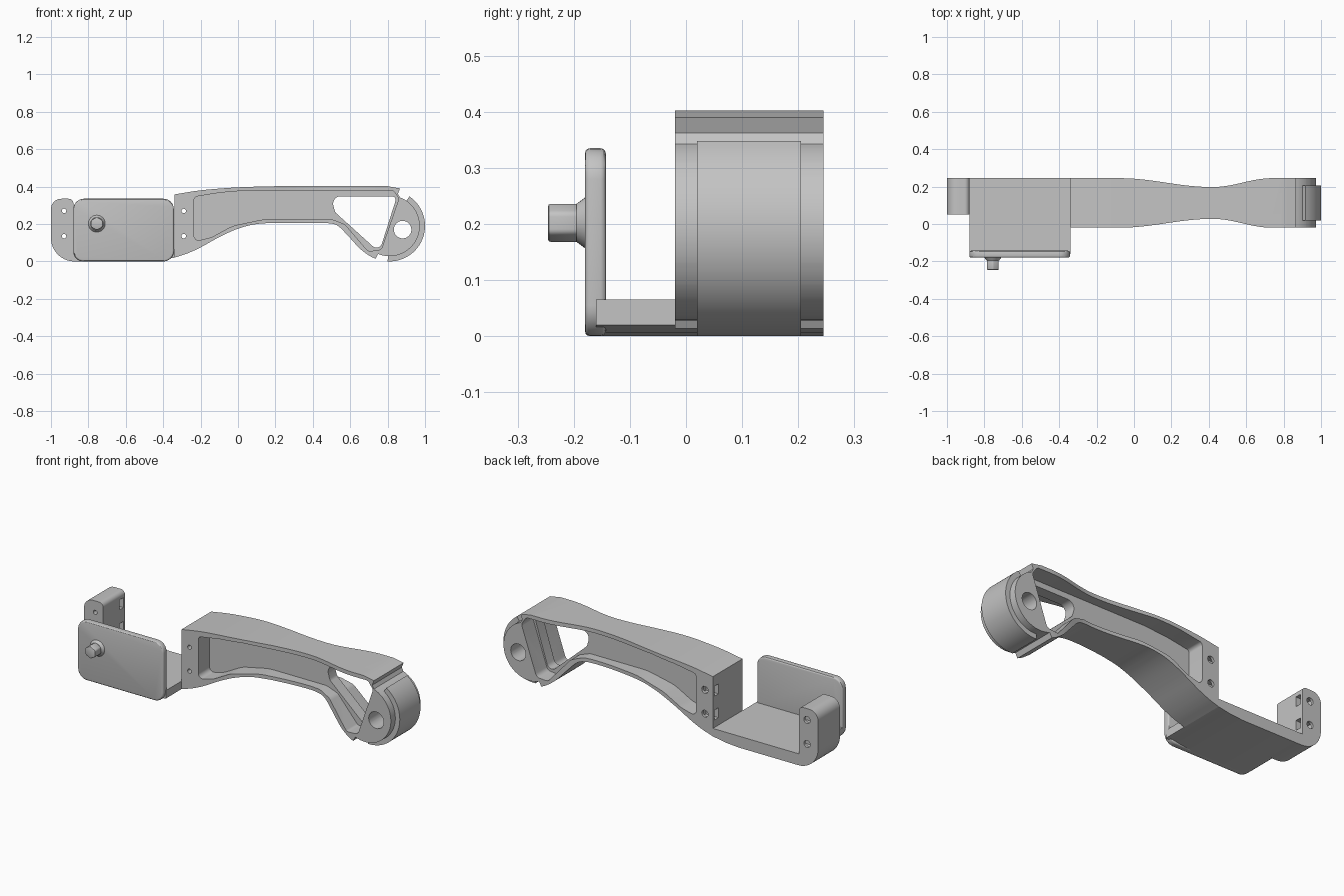
import bpy, bmesh, math
from mathutils import Vector

cube = bpy.data.objects.get("Cube")
if cube:
    bpy.data.objects.remove(cube)

grey = bpy.data.materials.new("matte_grey")
grey.use_nodes = True
colour = (0.55, 0.55, 0.55, 1)
grey.diffuse_color = colour
grey.node_tree.nodes["Principled BSDF"].inputs["Base Color"].default_value = colour

MID = 0.1125               # centre plane of the grip in y
BACK = 0.245


def prism(name, pts, a, b, axis="y"):
    """Extrude a flat outline from a to b along y (x,z points) or z (x,y points)."""
    place = (lambda p, t: (p[0], t, p[1])) if axis == "y" else (lambda p, t: (p[0], p[1], t))
    bm = bmesh.new()
    lo = [bm.verts.new(place(p, a)) for p in pts]
    hi = [bm.verts.new(place(p, b)) for p in pts]
    bm.faces.new(lo)
    bm.faces.new(hi)
    for i in range(len(pts)):
        j = (i + 1) % len(pts)
        bm.faces.new((lo[i], lo[j], hi[j], hi[i]))
    bmesh.ops.recalc_face_normals(bm, faces=bm.faces)
    mesh = bpy.data.meshes.new(name)
    bm.to_mesh(mesh)
    bm.free()
    mesh.materials.append(grey)
    ob = bpy.data.objects.new(name, mesh)
    bpy.context.collection.objects.link(ob)
    return ob


def rounded(corners, steps=6):
    """Outline from (u, v, radius) corners, with true arcs."""
    out = []
    for i, (u, v, r) in enumerate(corners):
        p = Vector((u, v))
        if r == 0:
            out.append(p)
            continue
        d0 = (Vector(corners[i - 1][:2]) - p).normalized()
        d1 = (Vector(corners[(i + 1) % len(corners)][:2]) - p).normalized()
        half = d0.angle(d1) / 2
        reach, w = r / math.tan(half), math.sin(half)
        for k in range(steps + 1):
            t = k / steps
            a, b, c = (1 - t) ** 2, 2 * t * (1 - t) * w, t * t
            out.append((a * (p + d0 * reach) + b * p + c * (p + d1 * reach)) / (a + b + c))
    return out


def spline(pts, steps=5):
    """Smooth open curve through the points."""
    v = [Vector(p) for p in pts]
    v = [2 * v[0] - v[1]] + v + [2 * v[-1] - v[-2]]
    out = []
    for a, b, c, d in zip(v, v[1:], v[2:], v[3:]):
        for k in range(steps):
            t = k / steps
            out.append(0.5 * (2 * b + (c - a) * t + (2 * a - 5 * b + 4 * c - d) * t * t
                              + (3 * b - a - 3 * c + d) * t ** 3))
    return out + [v[-2]]


def arc(cx, cz, r, start, end, steps=32):
    angles = [math.radians(start + (end - start) * k / steps) for k in range(steps + 1)]
    return [(cx + r * math.cos(a), cz + r * math.sin(a)) for a in angles]


def disc(cx, cz, r, n=32):
    return arc(cx, cz, r, 0, 360, n)[:-1]


def apply(ob, mod):
    bpy.context.view_layer.objects.active = ob
    bpy.ops.object.modifier_apply(modifier=mod.name)


def boolean(ob, cutter, op="DIFFERENCE"):
    mod = ob.modifiers.new("cut", "BOOLEAN")
    mod.operation, mod.solver, mod.object = op, "EXACT", cutter
    apply(ob, mod)
    bpy.data.objects.remove(cutter)


def bevel(ob, width, segments=3):
    mod = ob.modifiers.new("bevel", "BEVEL")
    mod.width, mod.segments, mod.angle_limit = width, segments, math.radians(50)
    apply(ob, mod)


def screw_holes(ob, x, slot_from, slot_to):
    """Two through holes with counterbores and nut slots opening into the gap."""
    for z in (0.135, 0.27):
        boolean(ob, prism("hole", disc(x, z, 0.012, 16), -0.1, 0.3))
        boolean(ob, prism("counterbore", disc(x, z, 0.02, 16), 0.21, 0.3))
        slot = [(slot_from, z - 0.028), (slot_to, z - 0.028), (slot_to, z + 0.028), (slot_from, z + 0.028)]
        boolean(ob, prism("slot", slot, 0.195, 0.23))


# Grip arm: side outline ending in a round head
top = spline([(-0.34, 0.358), (-0.2, 0.38), (0, 0.396), (0.2, 0.402)])
bottom = spline([(0.47, 0.206), (0.53, 0.193), (0.59, 0.135), (0.65, 0.07), (0.7, 0.032), (0.735, 0.014)])[::-1]
belly = spline([(-0.34, 0.02), (-0.27, 0.043), (-0.2, 0.075), (-0.1, 0.13), (0, 0.175), (0.1, 0.2), (0.2, 0.206)])[::-1]
outline = (top + [(0.8, 0.402), (0.866, 0.39), (0.855, 0.362)]
           + arc(0.81, 0.19, 0.162, 70, -112) + bottom + belly)
grip = prism("grip_arm", outline, -0.1, 0.35)

# Waist: narrow the arm in plan
xs = [-0.5 + 0.02 * k for k in range(81)]


def half_width(x):
    if x <= -0.08 or x >= 0.74:
        return 0.1325
    t = (x + 0.08) / 0.5 if x < 0.42 else (0.74 - x) / 0.32
    return 0.1325 - 0.0475 * (0.5 - 0.5 * math.cos(math.pi * t))


plan = [(x, MID - half_width(x)) for x in xs] + [(x, MID + half_width(x)) for x in reversed(xs)]
boolean(grip, prism("waist", plan, -0.5, 1, "z"), "INTERSECT")

# Pockets on both sides, leaving a central web
pocket = rounded([(-0.235, 0.345, 0.02), (-0.1, 0.367, 0), (0.05, 0.38, 0), (0.83, 0.38, 0.03),
                  (0.86, 0.335, 0.02), (0.765, 0.06, 0.03), (0.695, 0.055, 0.02), (0.57, 0.2, 0.05),
                  (0.5, 0.226, 0.06), (0.14, 0.226, 0.3), (-0.03, 0.19, 0.2), (-0.14, 0.13, 0.1),
                  (-0.235, 0.105, 0.025)])
for a, b in ((-0.2, MID - 0.032), (MID + 0.032, 0.4)):
    boolean(grip, prism("pocket", pocket, a, b))

# Triangular window and pivot hole
window = rounded([(0.495, 0.348, 0.04), (0.85, 0.348, 0.02), (0.755, 0.05, 0.03), (0.52, 0.262, 0.03)])
boolean(grip, prism("window", window, -0.2, 0.4))
boolean(grip, prism("pivot", disc(0.88, 0.17, 0.047), -0.2, 0.4))
screw_holes(grip, -0.29, -0.4, -0.262)

# Raised band round the head
band = prism("head_band", arc(0.81, 0.19, 0.19, 56, -93) + arc(0.81, 0.19, 0.15, -93, 56), 0.02, 0.205)

# End wall with a foot that blends into the floor
wall = prism("end_wall", rounded([(-1, 0.335, 0.055), (-0.88, 0.335, 0.025), (-0.88, 0.065, 0),
                                  (-0.82, 0.065, 0), (-0.82, 0, 0), (-1, 0, 0.125)], 10), 0.05, BACK)
screw_holes(wall, -0.93, -0.96, -0.8)

# Floor joining the end wall, plate and grip
floor = prism("floor", rounded([(-0.88, 0.065, 0), (-0.88, 0, 0.05), (-0.5, 0, 0), (-0.42, 0.006, 0),
                                (-0.34, 0.02, 0), (-0.34, 0.065, 0)]), -0.16, BACK)

# Front plate with rounded corners and softened front edge
plate = prism("front_plate", rounded([(-0.88, 0, 0.055), (-0.343, 0, 0.055),
                                      (-0.343, 0.335, 0.055), (-0.88, 0.335, 0.055)]), -0.18, -0.143)
bevel(plate, 0.009)

# Knob: round flared collar and hexagonal head
KX, KZ = -0.755, 0.202
bm = bmesh.new()
bmesh.ops.create_cone(bm, cap_ends=True, segments=32, radius1=0.034, radius2=0.046, depth=0.016)
mesh = bpy.data.meshes.new("knob_collar")
bm.to_mesh(mesh)
bm.free()
mesh.materials.append(grey)
collar = bpy.data.objects.new("knob_collar", mesh)
collar.location = (KX, -0.187, KZ)
collar.rotation_euler = (-math.pi / 2, 0, 0)
bpy.context.collection.objects.link(collar)
knob = prism("knob_head", rounded([(x, z, 0.012) for x, z in arc(KX, KZ, 0.036, 30, 330, 5)], 3), -0.246, -0.185)
bevel(knob, 0.005, 2)

for ob in (grip, band, wall, floor, plate, collar, knob):
    bpy.ops.object.select_all(action="DESELECT")
    ob.select_set(True)
    bpy.context.view_layer.objects.active = ob
    bpy.ops.object.shade_smooth_by_angle(angle=math.radians(30))
